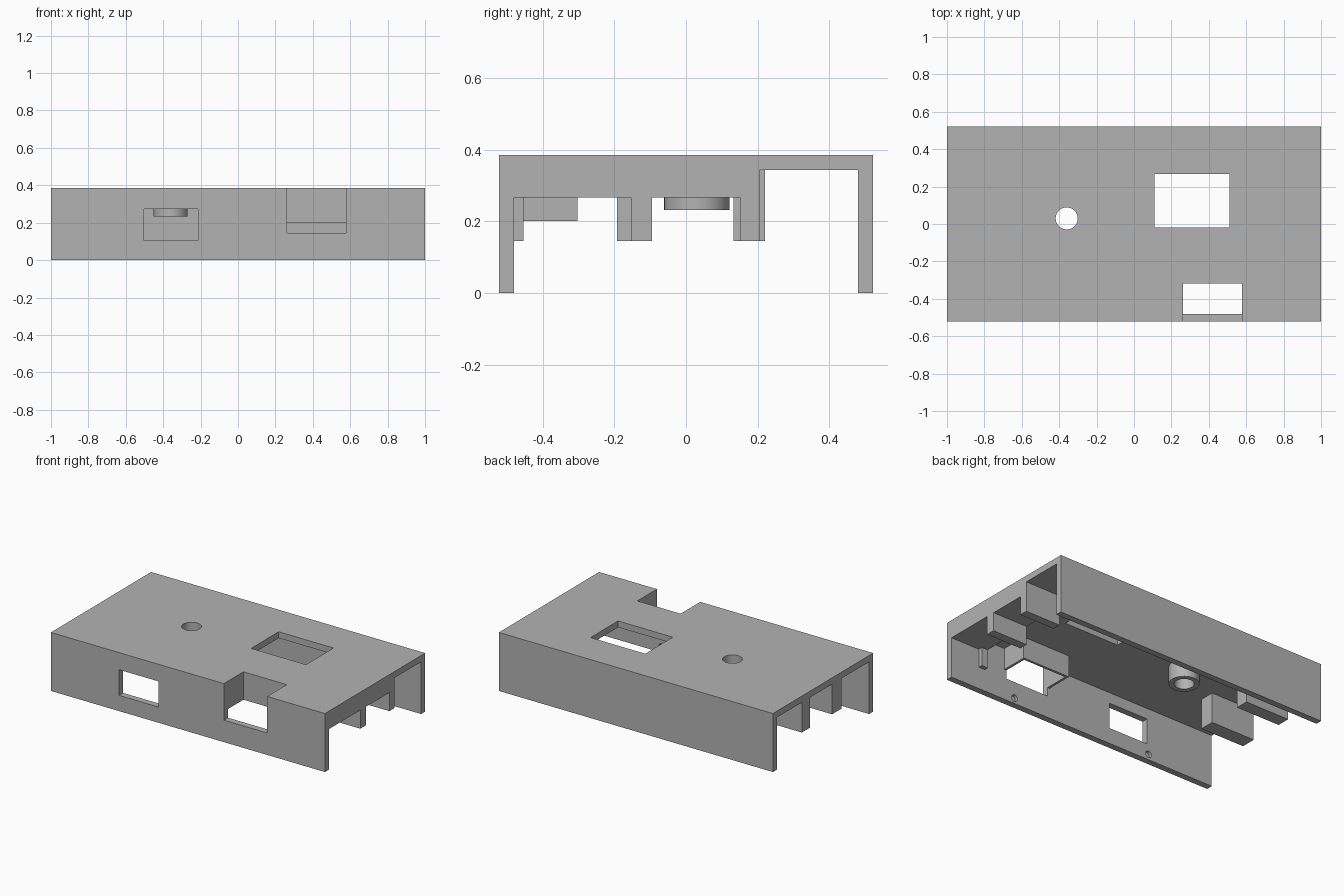
import bpy, bmesh
from mathutils import Matrix, Vector

if "Cube" in bpy.data.objects:
    bpy.data.objects.remove(bpy.data.objects["Cube"], do_unlink=True)

grey = bpy.data.materials.new("plain_grey")
grey.use_nodes = True
grey.diffuse_color = (0.45, 0.45, 0.45, 1)
grey.node_tree.nodes["Principled BSDF"].inputs["Base Color"].default_value = (0.45, 0.45, 0.45, 1)

# Main dimensions
W, D, H = 1.0, 0.522, 0.386
INNER, CEIL = 0.48, 0.344
RIB_BOTTOM, SLAB_BOTTOM = 0.145, 0.267


def finish(name, bm):
    bmesh.ops.recalc_face_normals(bm, faces=bm.faces)
    mesh = bpy.data.meshes.new(name)
    bm.to_mesh(mesh)
    bm.free()
    mesh.materials.append(grey)
    ob = bpy.data.objects.new(name, mesh)
    bpy.context.collection.objects.link(ob)
    return ob


def box(name, x, y, z):
    bm = bmesh.new()
    size = (x[1] - x[0], y[1] - y[0], z[1] - z[0])
    mid = Vector((sum(x) / 2, sum(y) / 2, sum(z) / 2))
    bmesh.ops.create_cube(bm, size=1, matrix=Matrix.Translation(mid) @ Matrix.Diagonal((*size, 1)))
    return finish(name, bm)


def cylinder(name, centre, radius, depth, axis="Z", sides=48):
    bm = bmesh.new()
    turn = Matrix.Rotation(1.5707963, 4, "X") if axis == "Y" else Matrix()
    bmesh.ops.create_cone(bm, cap_ends=True, segments=sides, radius1=radius, radius2=radius,
                          depth=depth, matrix=Matrix.Translation(centre) @ turn)
    return finish(name, bm)


def prism(name, outline, axis, start, length):
    """Extrude a 2D outline along x (outline in y, z) or z (outline in x, y)."""
    bm = bmesh.new()
    place = (lambda a, b: (start, a, b)) if axis == "X" else (lambda a, b: (a, b, start))
    face = bm.faces.new([bm.verts.new(place(*p)) for p in outline])
    ext = bmesh.ops.extrude_face_region(bm, geom=[face])
    move = Vector((length, 0, 0)) if axis == "X" else Vector((0, 0, length))
    bmesh.ops.translate(bm, vec=move, verts=[g for g in ext["geom"] if isinstance(g, bmesh.types.BMVert)])
    return finish(name, bm)


def cut(target, cutter):
    cutter.hide_render = True
    mod = target.modifiers.new("opening", "BOOLEAN")
    mod.operation, mod.solver, mod.object = "DIFFERENCE", "EXACT", cutter
    bpy.context.view_layer.objects.active = target
    bpy.ops.object.modifier_apply(modifier=mod.name)
    bpy.data.objects.remove(cutter, do_unlink=True)


def smooth(ob):
    bpy.ops.object.select_all(action="DESELECT")
    ob.select_set(True)
    bpy.context.view_layer.objects.active = ob
    bpy.ops.object.shade_smooth_by_angle()


# Channel-shaped shell, open at both ends and below
half = [(D, H), (D, 0), (INNER, 0), (INNER, CEIL)]
shell = prism("shell", half + [(-y, z) for y, z in reversed(half)], "X", -W, 2 * W)

# Openings in the roof and front wall
cut(shell, box("roof_window_cutter", (0.11, 0.51), (-0.02, 0.267), (0.3, 0.5)))
cut(shell, box("notch_cutter", (0.262, 0.578), (-0.7, -0.318), (RIB_BOTTOM, 0.5)))
cut(shell, box("front_window_cutter", (-0.503, -0.214), (-0.7, -0.4), (0.104, 0.273)))
hole = Vector((-0.36, 0.03, 0.3))
cut(shell, cylinder("button_hole_cutter", hole, 0.059, 0.4))

# Snap dimples near the bottom of the inner walls
for side in (-1, 1):
    for x in (-0.515, 0.515):
        cut(shell, cylinder("dimple_cutter", (x, side * INNER, 0.037), 0.022, 0.04, "Y", 24))
smooth(shell)

# Button guide tube below the round hole
tube = cylinder("button_tube", (hole.x, hole.y, (0.232 + CEIL) / 2), 0.091, CEIL - 0.232)
cut(tube, cylinder("tube_cutter", hole, 0.059, 0.4))
smooth(tube)

# Three-sided guard around the notch
x0, x1, t = 0.262, 0.578, 0.016
guard = [(x0 - t, -INNER), (x0 - t, -0.302), (x1 + t, -0.302), (x1 + t, -INNER),
         (x1, -INNER), (x1, -0.318), (x0, -0.318), (x0, -INNER)]
prism("notch_guard", guard, "Z", 0.202, CEIL - 0.202)

# Left end: thick pad with two ribs and a small post
box("left_pad", (0.745, W), (-INNER, 0.205), (SLAB_BOTTOM, CEIL))
for name, y in (("front", (-0.153, -0.095)), ("back", (0.15, 0.205))):
    box("left_rib_" + name, (0.745, W), y, (RIB_BOTTOM, SLAB_BOTTOM))
box("left_post", (0.745, 0.79), (-INNER, -0.453), (RIB_BOTTOM, SLAB_BOTTOM))

# Right end: two deep ribs
for name, y in (("front", (-0.193, -0.095)), ("back", (0.133, 0.22))):
    box("right_rib_" + name, (-W, -0.68), y, (RIB_BOTTOM, CEIL))
